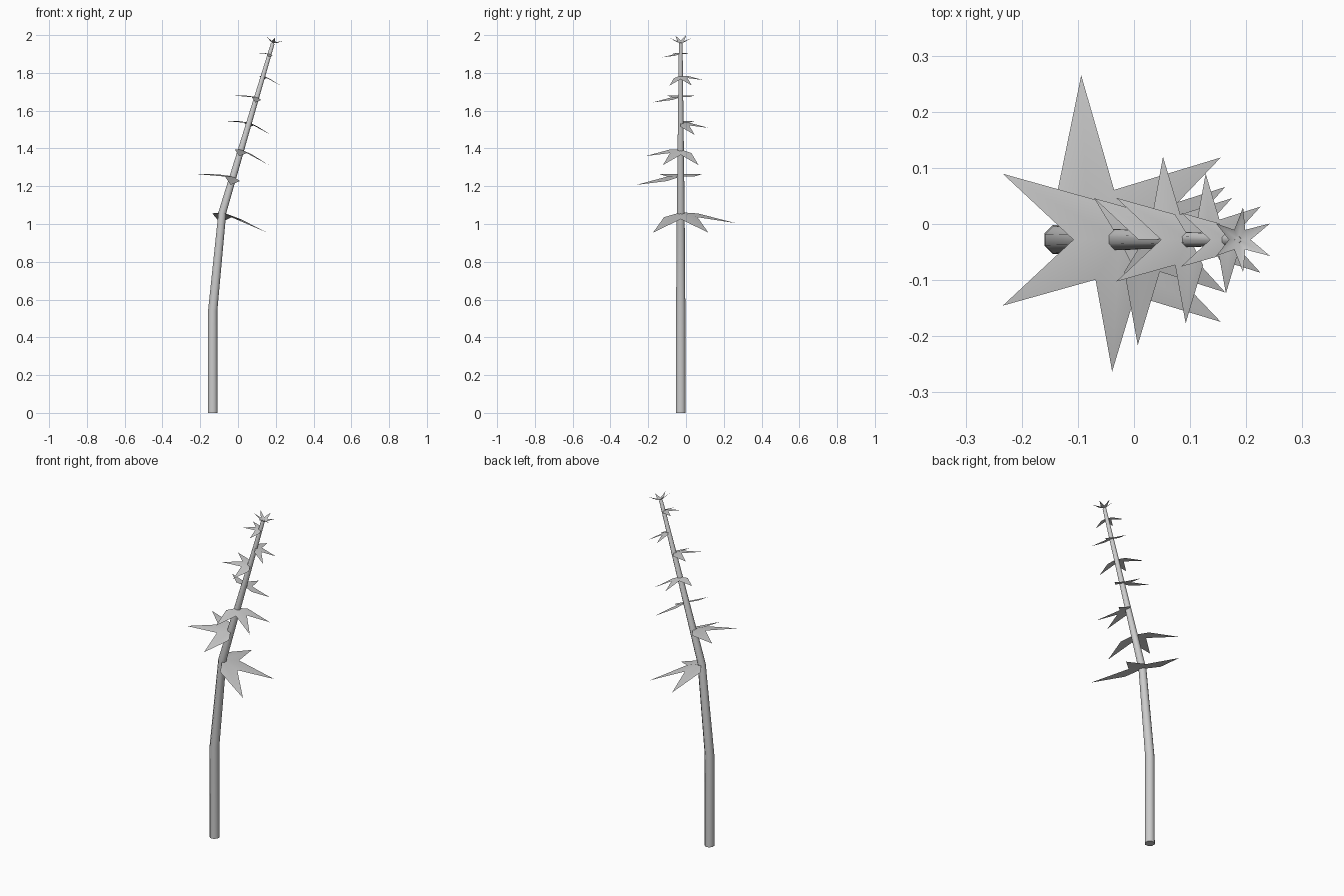
import bpy, bmesh, math
from mathutils import Vector, Matrix

if "Cube" in bpy.data.objects:
    bpy.data.objects.remove(bpy.data.objects["Cube"])

Y = -0.028
TILT = math.atan(0.3)          # lean of the upper stem


def finish(name, bm, angle):
    bmesh.ops.recalc_face_normals(bm, faces=bm.faces[:])
    mesh = bpy.data.meshes.new(name)
    bm.to_mesh(mesh)
    bm.free()
    ob = bpy.data.objects.new(name, mesh)
    bpy.context.collection.objects.link(ob)
    bpy.ops.object.select_all(action='DESELECT')
    ob.select_set(True)
    bpy.context.view_layer.objects.active = ob
    bpy.ops.object.shade_smooth_by_angle(angle=math.radians(angle))
    return ob


def stem_x(z):
    return -0.083 + 0.3 * (z - 1.06)


# Stem: tapered octagonal tube along a bent path (x, z, radius, lean)
bm = bmesh.new()
path = [(-0.134, 0, 0.028, 0), (-0.134, 0.54, 0.0265, 0.05),
        (-0.083, 1.06, 0.0225, 0.19), (0.183, 1.953, 0.0105, TILT),
        (0.185, 1.961, 0.006, TILT)]
rings = []
for x, z, r, lean in path:
    m = Matrix.Translation((x, Y, z)) @ Matrix.Rotation(lean, 4, 'Y')
    rings.append([bm.verts.new(m @ Vector((r * math.cos(a), r * math.sin(a), 0)))
                  for a in (math.pi / 8 + i * math.pi / 4 for i in range(8))])
for lo, hi in zip(rings, rings[1:]):
    for i in range(8):
        j = (i + 1) % 8
        bm.faces.new((lo[i], lo[j], hi[j], hi[i]))
bm.faces.new(rings[0][::-1])
bm.faces.new(rings[-1])
finish("stem", bm, 50)


# Star leaf: fan of pointed lobes round a raised (or sunken) centre
def leaf(name, z, direction, length, lobes, drop, tilt=TILT):
    bm = bmesh.new()
    m = Matrix.Translation((stem_x(z), Y, z)) @ Matrix.Rotation(tilt, 4, 'Y')
    centre = bm.verts.new(m @ Vector((0, 0, 0)))
    count = lobes * 2
    full = lobes == 6
    rim = []
    for i in range(count if full else count + 1):
        a = math.radians(direction - 30 * lobes + 30 * i)
        s = 1 if i % 2 else 0.35
        d = drop * (1 if i % 2 else 0.28)
        rim.append(bm.verts.new(
            m @ Vector((s * length * math.cos(a), s * length * math.sin(a), -d))))
    for i in range(count):
        bm.faces.new((centre, rim[i], rim[(i + 1) % len(rim)]))
    finish(name, bm, 80)


# Three-lobed leaves up the stem (height, direction, length, lean)
leaves = [(1.062, 30, 0.293, 0.2), (1.252, 210, 0.235, TILT),
          (1.395, -30, 0.188, TILT), (1.537, 90, 0.148, TILT),
          (1.672, 210, 0.149, TILT), (1.785, 30, 0.118, TILT),
          (1.901, 210, 0.096, TILT)]
for n, (z, d, length, lean) in enumerate(leaves, 1):
    leaf(f"leaf_{n}", z, d, length, 3, 0.2 * length, lean)

# Upturned crown of six small points
leaf("crown_leaf", 1.957, 0, 0.058, 6, -0.029)
